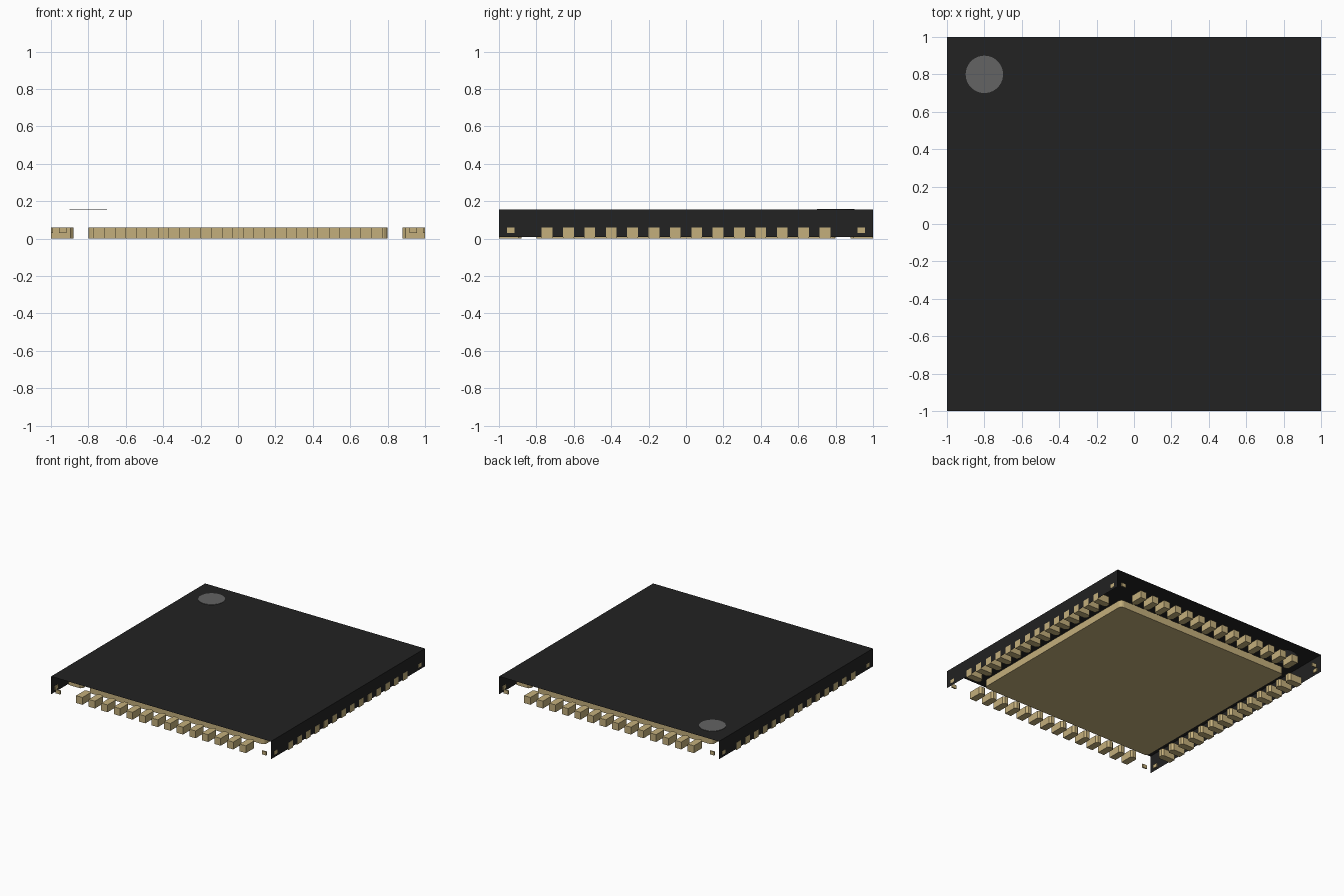
import bpy, bmesh, math
from mathutils import Matrix

cube = bpy.data.objects.get("Cube")
if cube:
    bpy.data.objects.remove(cube, do_unlink=True)


def material(name, rgb):
    m = bpy.data.materials.new(name)
    m.use_nodes = True
    m.diffuse_color = (*rgb, 1)
    m.node_tree.nodes["Principled BSDF"].inputs["Base Color"].default_value = (*rgb, 1)
    return m


BLACK = material("black plastic", (0.016, 0.016, 0.016))
GOLD = material("gold plating", (0.55, 0.43, 0.2))
GREY = material("grey marking", (0.125, 0.125, 0.125))


def finish(name, bm, mat):
    bmesh.ops.recalc_face_normals(bm, faces=bm.faces)
    me = bpy.data.meshes.new(name)
    bm.to_mesh(me)
    bm.free()
    me.materials.append(mat)
    ob = bpy.data.objects.new(name, me)
    bpy.context.collection.objects.link(ob)
    return ob


def prism(name, outline, z0, z1, mat, turn=0):
    """Extrude a flat outline from z0 to z1, turned about the z axis."""
    bm = bmesh.new()
    face = bm.faces.new([bm.verts.new((x, y, z0)) for x, y in outline])
    new = bmesh.ops.extrude_face_region(bm, geom=[face])["geom"]
    bmesh.ops.translate(bm, vec=(0, 0, z1 - z0),
                        verts=[v for v in new if isinstance(v, bmesh.types.BMVert)])
    bmesh.ops.rotate(bm, verts=bm.verts, matrix=Matrix.Rotation(turn, 3, "Z"))
    return finish(name, bm, mat)


# Body shell: a top sheet and two side walls, open at front, back and below
E, Z_LOW, Z_TOP = 0.999, 0.01, 0.157
bm = bmesh.new()
profile = [(-E, Z_LOW), (-E, Z_TOP), (E, Z_TOP), (E, Z_LOW)]
rows = [[bm.verts.new((x, y, z)) for x, z in profile] for y in (-1, 1)]
for i in range(3):
    bm.faces.new((rows[0][i], rows[0][i + 1], rows[1][i + 1], rows[1][i]))
shell = finish("body_shell", bm, BLACK)
# Outward normals
if max(shell.data.polygons, key=lambda p: p.center.z).normal.z < 0:
    shell.data.flip_normals()

# Orientation dot on the top
dot = [(-0.8 + 0.1 * math.cos(a), 0.8 + 0.1 * math.sin(a))
       for a in (math.tau * i / 48 for i in range(48))]
prism("orientation_dot", dot, 0.155, 0.16, GREY)

# Central thermal pad with slightly rounded corners
R, H = 0.03, 0.8
pad = []
for corner in range(4):
    cx = (H - R) * (1 if corner in (0, 3) else -1)
    cy = (H - R) * (1 if corner < 2 else -1)
    for s in range(5):
        a = math.pi / 2 * (corner + s / 4)
        pad.append((cx + R * math.cos(a), cy + R * math.sin(a)))
prism("thermal_pad", pad, 0, 0.06, GOLD)

# Contact leads on four sides, with chamfered inner ends
PITCH, W, TIP = 0.1143, 0.0286, 0.015
for side, label in enumerate(("front", "right", "back", "left")):
    turn = side * math.pi / 2
    for i in range(14):
        x = (i - 6.5) * PITCH
        lead = [(x - W, -1), (x + W, -1), (x + W, -0.88 - TIP),
                (x + W - TIP, -0.88), (x - W + TIP, -0.88), (x - W, -0.88 - TIP)]
        prism(f"{label}_lead_{i + 1}", lead, 0, 0.06, GOLD, turn)
    # Small tie bar ends near the corners
    for sx, end in ((-1, "a"), (1, "b")):
        x = sx * 0.937
        tie = [(x - 0.02, -1), (x + 0.02, -1), (x + 0.02, -0.99), (x - 0.02, -0.99)]
        prism(f"{label}_tie_bar_{end}", tie, 0.03, 0.06, GOLD, turn)
